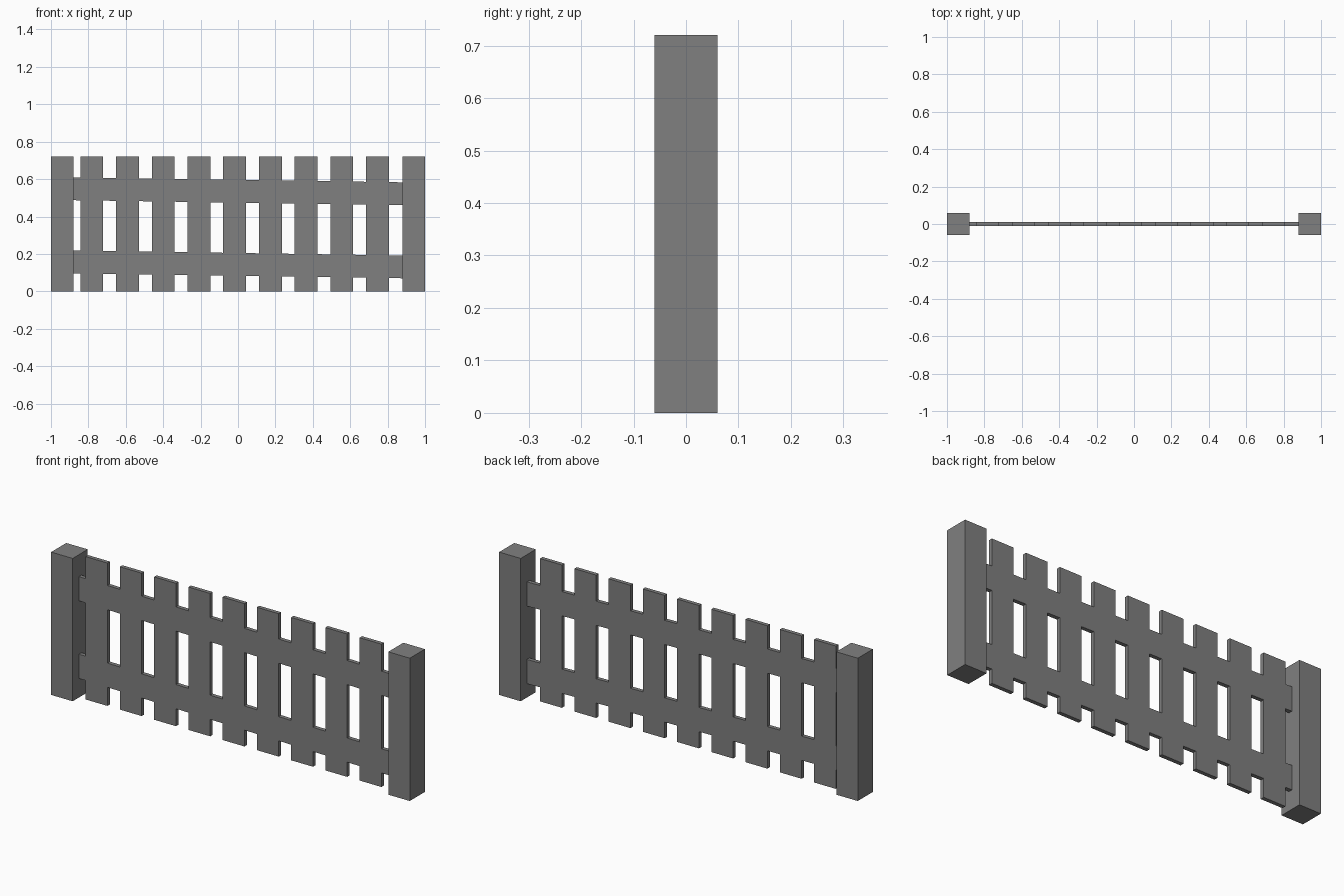
import bpy
import bmesh

default_cube = bpy.data.objects.get("Cube")
if default_cube:
    bpy.data.objects.remove(default_cube, do_unlink=True)

HEIGHT = 0.72
POST = 0.12            # square post width
BOARD = 0.122          # picket width and rail height
HALF_THICK = 0.01      # half thickness of the boards
COUNT = 9
FIRST, STEP = -0.782, 0.191
INNER = 1 - POST       # inner face of the posts
SLOPE = -0.015         # gentle sag of the rails towards +x

grey = bpy.data.materials.new("grey")
grey.use_nodes = True
colour = (0.216, 0.216, 0.216, 1)
grey.diffuse_color = colour
grey.node_tree.nodes["Principled BSDF"].inputs["Base Color"].default_value = colour


def add_block(bm, x0, x1, half_depth, bottom, top):
    """Block from x0 to x1; bottom and top give the height at each x."""
    outline = [(x0, bottom(x0)), (x1, bottom(x1)), (x1, top(x1)), (x0, top(x0))]
    face = bm.faces.new([bm.verts.new((x, -half_depth, z)) for x, z in outline])
    extruded = bmesh.ops.extrude_face_region(bm, geom=[face])
    verts = [v for v in extruded["geom"] if isinstance(v, bmesh.types.BMVert)]
    bmesh.ops.translate(bm, verts=verts, vec=(0, 2 * half_depth, 0))


def finish(name, bm):
    bmesh.ops.recalc_face_normals(bm, faces=bm.faces)
    mesh = bpy.data.meshes.new(name)
    bm.to_mesh(mesh)
    bm.free()
    mesh.materials.append(grey)
    obj = bpy.data.objects.new(name, mesh)
    bpy.context.collection.objects.link(obj)


def ground(x):
    return 0


def full_height(x):
    return HEIGHT


# End posts
for name, x in (("right_post", -1), ("left_post", INNER)):
    bm = bmesh.new()
    add_block(bm, x, x + POST, POST / 2, ground, full_height)
    finish(name, bm)

# Upright pickets
edges = []
for i in range(COUNT):
    centre = FIRST + i * STEP
    x0, x1 = centre - BOARD / 2, centre + BOARD / 2
    edges.append((x0, x1))
    bm = bmesh.new()
    add_block(bm, x0, x1, HALF_THICK, ground, full_height)
    finish(f"picket_{i + 1}", bm)

# Sloping rails, flush with the pickets and filling the gaps between them
starts = [-INNER] + [x1 for x0, x1 in edges]
ends = [x0 for x0, x1 in edges] + [INNER]
for name, middle in (("lower_rail", 0.144), ("upper_rail", 0.535)):
    bm = bmesh.new()
    for x0, x1 in zip(starts, ends):
        add_block(bm, x0, x1, HALF_THICK,
                  lambda x: middle + SLOPE * x - BOARD / 2,
                  lambda x: middle + SLOPE * x + BOARD / 2)
    finish(name, bm)
